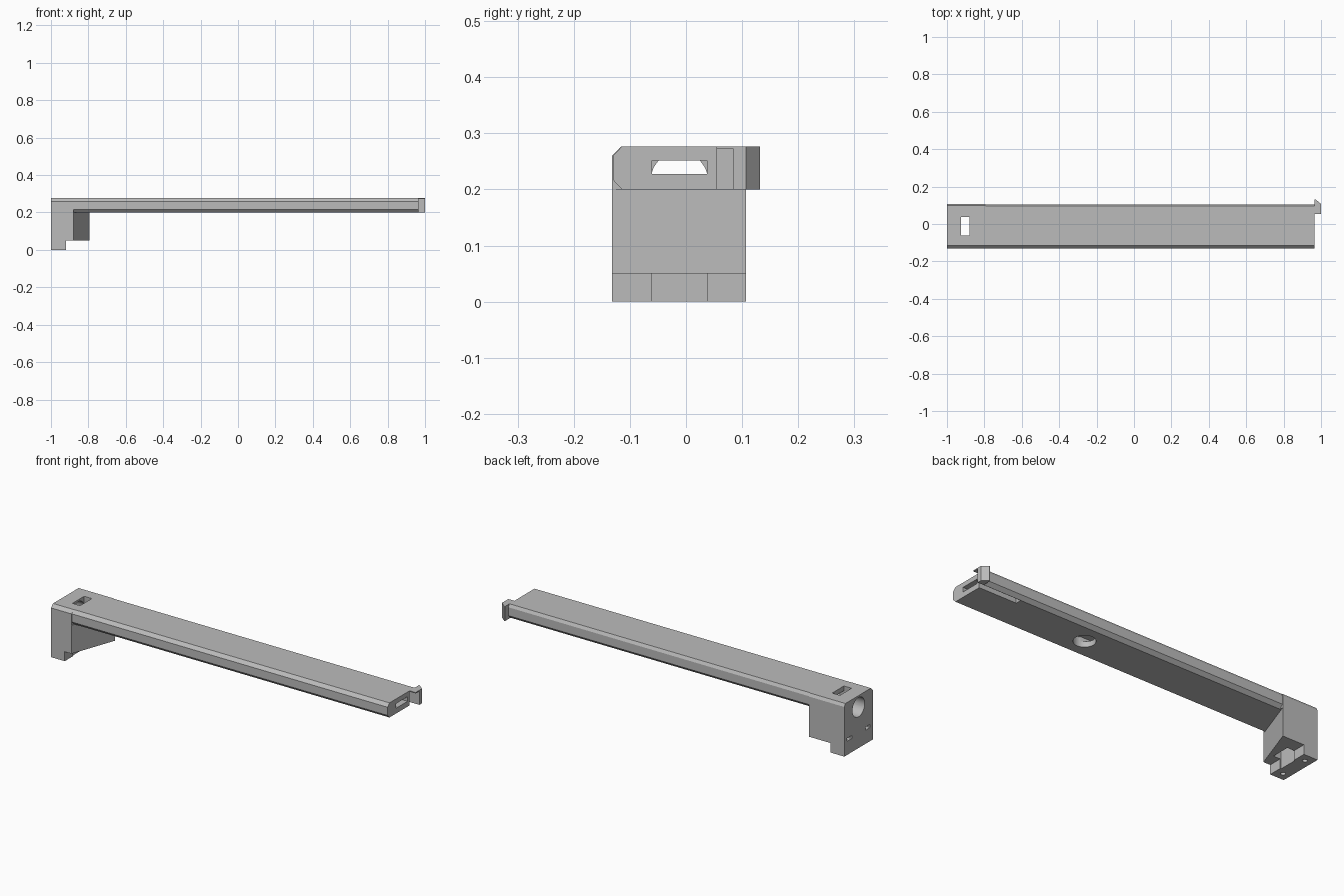
import bpy, bmesh, math
from mathutils import Matrix

if "Cube" in bpy.data.objects:
    bpy.data.objects.remove(bpy.data.objects["Cube"])

grey = bpy.data.materials.new("plain_grey")
grey.diffuse_color = (0.5, 0.5, 0.5, 1)
grey.use_nodes = True
grey.node_tree.nodes["Principled BSDF"].inputs["Base Color"].default_value = grey.diffuse_color


def prism(name, pts, lo, hi, axis="Z"):
    """Extrude a 2D outline: (x, y) along Z, or (y, z) along X."""
    place = (lambda p, h: (p[0], p[1], h)) if axis == "Z" else (lambda p, h: (h, p[0], p[1]))
    bm = bmesh.new()
    a = [bm.verts.new(place(p, lo)) for p in pts]
    b = [bm.verts.new(place(p, hi)) for p in pts]
    bm.faces.new(a[::-1])
    bm.faces.new(b)
    for i in range(len(pts)):
        j = (i + 1) % len(pts)
        bm.faces.new((a[i], a[j], b[j], b[i]))
    bmesh.ops.recalc_face_normals(bm, faces=bm.faces)
    me = bpy.data.meshes.new(name)
    bm.to_mesh(me)
    bm.free()
    me.materials.append(grey)
    ob = bpy.data.objects.new(name, me)
    bpy.context.collection.objects.link(ob)
    return ob


def box(name, x0, x1, y0, y1, z0, z1):
    return prism(name, [(x0, y0), (x1, y0), (x1, y1), (x0, y1)], z0, z1)


def rod(name, c, r, lo, hi, axis, n=48):
    pts = [(c[0] + r * math.cos(2 * math.pi * i / n),
            c[1] + r * math.sin(2 * math.pi * i / n)) for i in range(n)]
    return prism(name, pts, lo, hi, axis)


def cut(ob, cutter):
    """Subtract the cutter, apply, and discard it."""
    m = ob.modifiers.new("cut", "BOOLEAN")
    m.operation, m.solver, m.object = "DIFFERENCE", "EXACT", cutter
    bpy.context.view_layer.objects.active = ob
    bpy.ops.object.modifier_apply(modifier=m.name)
    bpy.data.objects.remove(cutter)


MID = -0.012          # centre line of the holes
TOP, LOW = 0.277, 0.2

# Long beam with chamfered edges
beam = prism("beam", [(-0.114, LOW), (0.086, LOW), (0.104, 0.218), (0.104, 0.262),
                      (0.095, TOP), (-0.114, TOP), (-0.13, 0.26), (-0.13, 0.217)],
             -0.88, 0.965, "X")
cut(beam, box("channel", -0.95, 1.1, MID - 0.049, MID + 0.049, 0.228, 0.252))
cut(beam, rod("round_opening", (0.284, MID), 0.053, 0.1, 0.25, "Z"))
cut(beam, box("spring_slit", 0.745, 1.1, 0.054, 0.085, 0.1, 0.272))

# Snap hook at the free end, with its thin top web
prism("snap_hook", [(0.965, 0.085), (1.0, 0.085), (1.0, 0.107), (0.97, 0.132), (0.965, 0.132)],
      LOW, TOP)
box("hook_web", 0.965, 1.0, 0.054, 0.085, 0.272, TOP)

# End bracket with stepped foot
bracket = prism("end_bracket", [(-0.132, 0), (0.107, 0), (0.107, 0.262), (0.098, TOP),
                                (-0.115, TOP), (-0.132, 0.26)], -1.0, -0.88, "X")
cut(bracket, box("foot_step", -0.92, -0.8, -0.3, 0.3, -0.1, 0.05))
cut(bracket, box("strap_slot", -0.925, -0.8, MID - 0.049, MID + 0.049, -0.1, 0.4))
cut(bracket, rod("end_hole", (MID, 0.216), 0.051, -1.1, -0.9, "X"))
for s in (-1, 1):
    y = MID + s * 0.077
    cut(bracket, rod("screw_hole", (-0.96, y), 0.012, -0.1, 0.1, "Z", 24))
    cut(bracket, box("nut_pocket", -1.1, -0.945, y - 0.02, y + 0.02, 0.072, 0.088))

# Slanted wedge behind the bracket, and the strip that carries it up the back
prism("bracket_wedge", [(-0.88, -0.132), (-0.795, 0.107), (-0.88, 0.107)], 0.05, LOW)
prism("back_rib", [(0.08, LOW), (0.107, LOW), (0.107, 0.262), (0.098, TOP), (0.08, TOP)],
      -0.88, -0.795, "X")

# Smooth the round holes, keep every real edge sharp
bpy.ops.object.select_all(action="DESELECT")
for ob in (beam, bracket):
    ob.select_set(True)
bpy.context.view_layer.objects.active = beam
bpy.ops.object.shade_smooth_by_angle(angle=math.radians(20))
